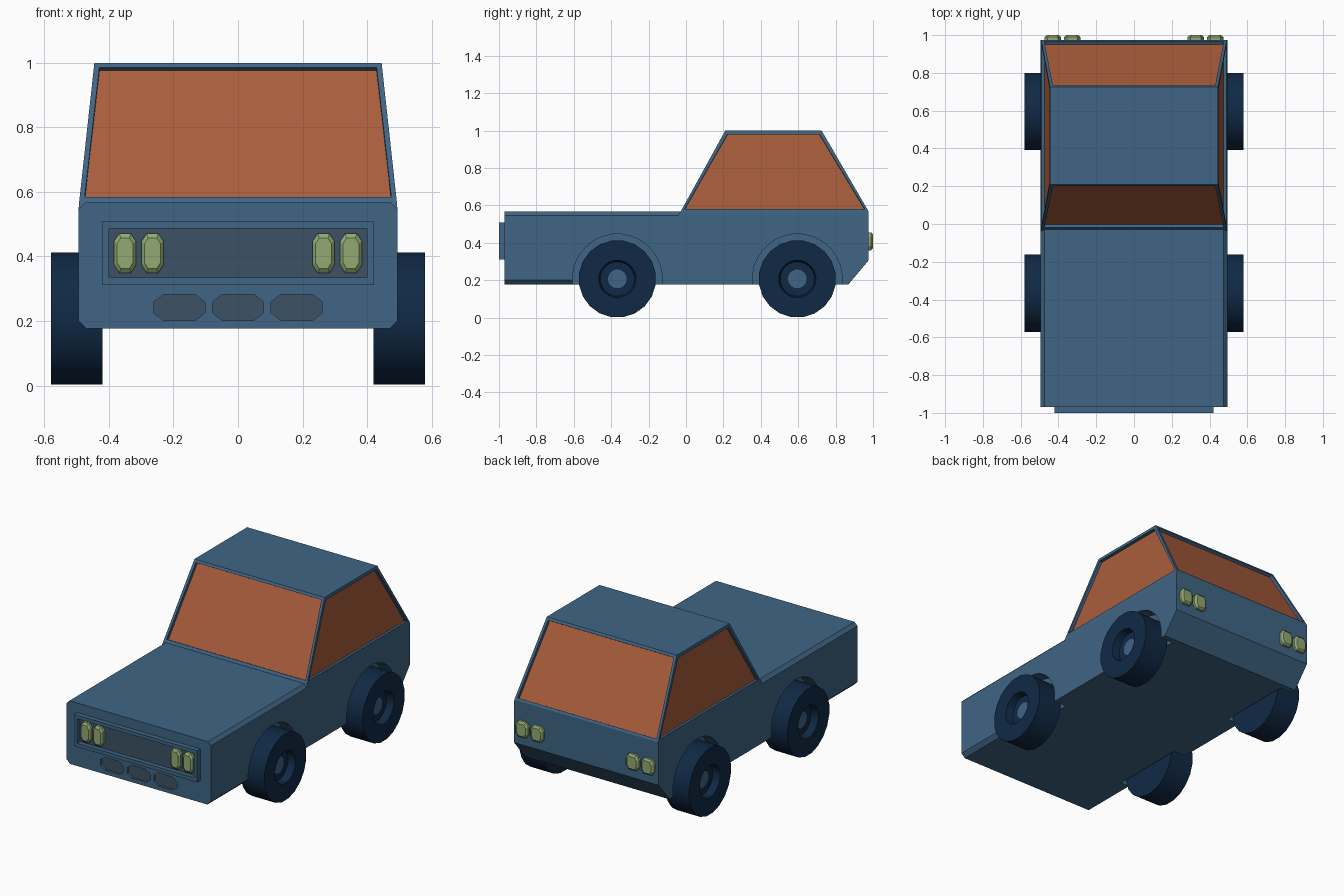
import bpy, bmesh, math
from mathutils import Vector

if "Cube" in bpy.data.objects:
    bpy.data.objects.remove(bpy.data.objects["Cube"])


def material(name, rgb):
    m = bpy.data.materials.new(name)
    m.diffuse_color = (*rgb, 1)
    m.use_nodes = True
    m.node_tree.nodes["Principled BSDF"].inputs["Base Color"].default_value = m.diffuse_color
    return m


BLUE = material("body_blue", (0.05, 0.13, 0.23))
NAVY = material("tyre_navy", (0.005, 0.022, 0.06))
ORANGE = material("glass_orange", (0.40, 0.11, 0.045))
GREEN = material("lamp_green", (0.29, 0.40, 0.17))
DARK = material("grille_dark", (0.045, 0.085, 0.13))


def loft(name, rings, mat, cap_mat=None):
    """Skin a row of equal-length point rings; the last cap may have its own material."""
    bm = bmesh.new()
    loops = [[bm.verts.new(p) for p in ring] for ring in rings]
    n = len(loops[0])
    for a, b in zip(loops, loops[1:]):
        for i in range(n):
            j = (i + 1) % n
            bm.faces.new((a[i], a[j], b[j], b[i]))
    bm.faces.new(loops[0])
    bm.faces.new(loops[-1]).material_index = 1 if cap_mat else 0
    bmesh.ops.recalc_face_normals(bm, faces=bm.faces[:])
    me = bpy.data.meshes.new(name)
    bm.to_mesh(me)
    bm.free()
    me.materials.append(mat)
    if cap_mat:
        me.materials.append(cap_mat)
    ob = bpy.data.objects.new(name, me)
    bpy.context.collection.objects.link(ob)
    return ob


def octagon(cx, cz, y, hw, hh, kx, kz):
    """Chamfered rectangle facing along y."""
    half = [(hw - kx, hh), (hw, hh - kz), (hw, kz - hh), (hw - kx, -hh)]
    pts = half + [(-x, -z) for x, z in half]
    return [(cx + x, y, cz + z) for x, z in pts]


def rect(y, hw, z0, z1):
    return [(-hw, y, z0), (hw, y, z0), (hw, y, z1), (-hw, y, z1)]


def circle(x, y, z, r, n):
    return [(x, y + r * math.sin(math.tau * (i + 0.5) / n),
             z + r * math.cos(math.tau * (i + 0.5) / n)) for i in range(n)]


def section(y, zb, zt, cb, ct, w=0.494):
    """Body cross-section with bottom and top corner chamfers."""
    half = [(w - cb, zb), (w, zb + cb), (w, zt - ct), (w - ct, zt)]
    return [(x, y, z) for x, z in half] + [(-x, y, z) for x, z in reversed(half)]


# Lower body: chamfered nose and hood, square behind, sloped tail
E = 0.001
body = loft("body", [
    section(-0.97, 0.177, 0.567, 0.024, 0.02),
    section(-0.45, 0.177, 0.567, 0.024, 0.02),
    section(-0.28, 0.177, 0.567, E, 0.02),
    section(-0.030, 0.177, 0.567, E, 0.02),
    section(-0.029, 0.177, 0.546, E, E),
    section(0.868, 0.177, 0.546, E, E),
    section(0.975, 0.305, 0.546, E, E)], BLUE)

# Cabin with recessed windows on all four sides
def plan(z, w, y0, y1):
    return [(-w, y0, z), (w, y0, z), (w, y1, z), (-w, y1, z)]


cabin = loft("cabin", [plan(0.545, 0.494, -0.041, 0.975),
                       plan(0.570, 0.492, -0.027, 0.975),
                       plan(1.0, 0.445, 0.21, 0.725)], BLUE)
cabin.data.materials.append(ORANGE)
bm = bmesh.new()
bm.from_mesh(cabin.data)
panes = [f for f in bm.faces if 0.7 < f.calc_center_median().z < 0.9]
bmesh.ops.inset_individual(bm, faces=panes, thickness=0.023, depth=0)
bmesh.ops.inset_individual(bm, faces=panes, thickness=0.0005, depth=-0.018)
for f in panes:
    f.material_index = 1
bmesh.ops.delete(bm, geom=[f for f in bm.faces if f.calc_center_median().z < 0.55],
                 context='FACES_ONLY')
bm.to_mesh(cabin.data)
bm.free()

# Wheels and wheel-arch cutters
cutters = []
wheels = []
for axle, y in (("front", -0.367), ("rear", 0.595)):
    for side, s in (("right", 1), ("left", -1)):
        profile = [(0.42, 0.207), (0.58, 0.207), (0.58, 0.10), (0.535, 0.092), (0.535, 0.05)]
        wheels.append(loft(f"{axle}_{side}_wheel",
                           [circle(s * x, y, 0.207, r, 20) for x, r in profile], NAVY, BLUE))
        cutters.append(loft(f"{axle}_{side}_arch_cutter",
                            [circle(s * x, y, 0.207, 0.24, 32) for x in (0.41, 0.6)], BLUE))

# Lower air vents: shallow pits with dark panels
for i, x in enumerate((-0.182, 0, 0.182)):
    cutters.append(loft(f"vent_cutter_{i}", [octagon(x, 0.242, y, 0.079, 0.04, 0.03, 0.023)
                                             for y in (-1.0, -0.955)], BLUE))
    loft(f"vent_{i}", [octagon(x, 0.242, y, 0.079, 0.04, 0.03, 0.023)
                       for y in (-0.95, -0.958)], DARK)

for c in cutters:
    mod = body.modifiers.new(c.name, 'BOOLEAN')
    mod.object = c
    mod.operation = 'DIFFERENCE'
    mod.solver = 'EXACT'
    c.hide_render = True
    c.display_type = 'WIRE'

# Grille: raised frame around a dark recessed panel
loft("grille", [rect(-0.965, 0.421, 0.312, 0.508), rect(-1.0, 0.421, 0.312, 0.508),
                rect(-1.0, 0.40, 0.335, 0.486), rect(-0.972, 0.40, 0.335, 0.486)], BLUE, DARK)


# Lamps: chamfered blocks with a tapered face
def lamp(name, x, z, hw, hh, y0, y1):
    ym = y0 + (y1 - y0) * 0.65
    loft(name, [octagon(x, z, y0, hw, hh, 0.016, 0.024),
                octagon(x, z, ym, hw, hh, 0.016, 0.024),
                octagon(x, z, y1, hw * 0.72, hh * 0.78, 0.011, 0.018)], GREEN)


for side, s in (("right", 1), ("left", -1)):
    for i, (xf, xr) in enumerate(((0.265, 0.327), (0.35, 0.43))):
        lamp(f"headlamp_{side}_{i}", s * xf, 0.41, 0.034, 0.061, -0.968, -0.998)
        lamp(f"tail_lamp_{side}_{i}", s * xr, 0.408, 0.043, 0.048, 0.97, 1.0)

# Smooth tyre treads, sharp rims
bpy.ops.object.select_all(action='DESELECT')
for w in wheels:
    w.select_set(True)
bpy.context.view_layer.objects.active = wheels[0]
bpy.ops.object.shade_smooth_by_angle(angle=math.radians(30))
